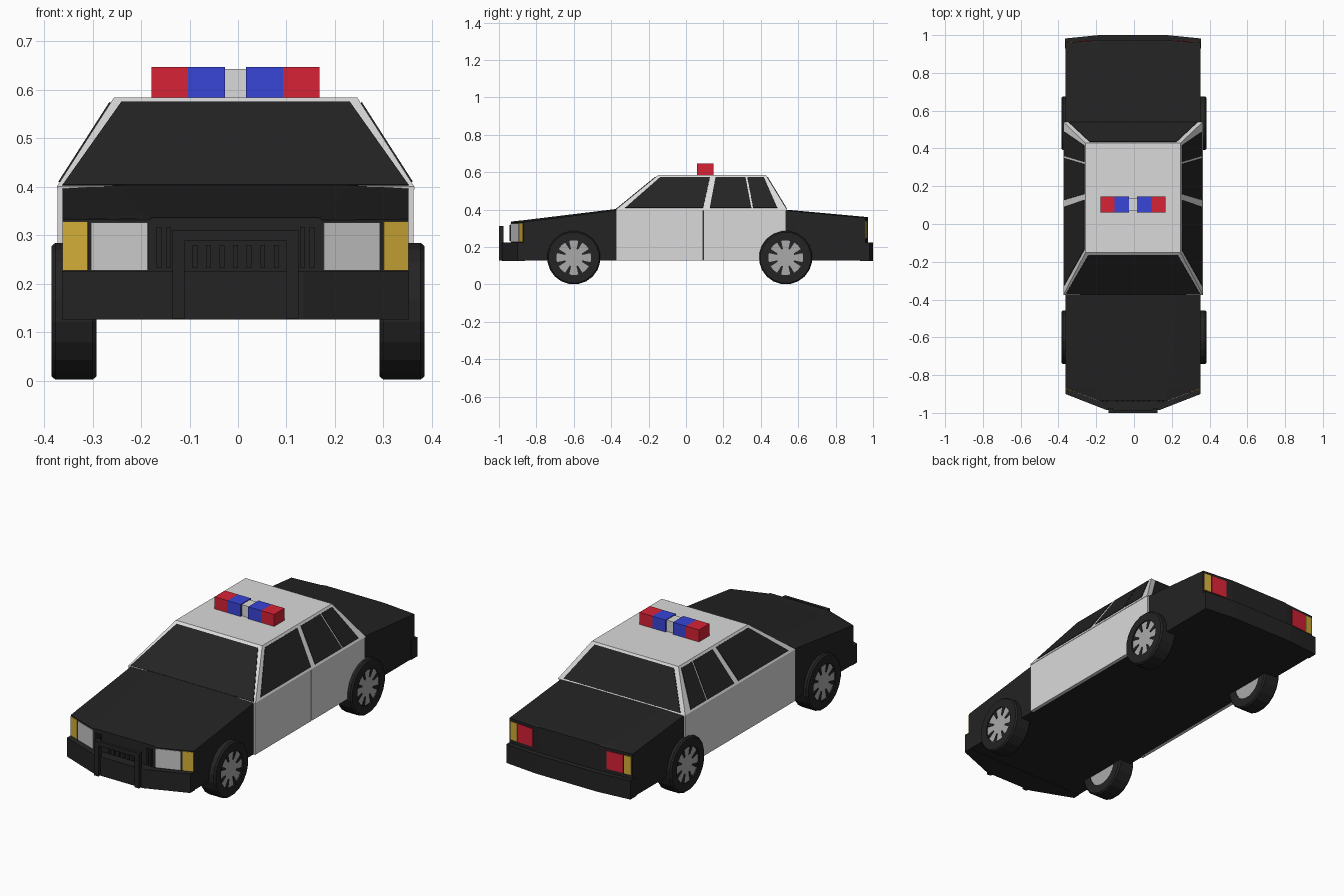
import bpy, bmesh, math
from mathutils import Vector, Matrix

if "Cube" in bpy.data.objects:
    bpy.data.objects.remove(bpy.data.objects["Cube"])


def material(name, rgb):
    m = bpy.data.materials.new(name)
    m.diffuse_color = (*rgb, 1)
    m.use_nodes = True
    m.node_tree.nodes["Principled BSDF"].inputs["Base Color"].default_value = m.diffuse_color
    return m


BLACK = material("black", (0.017, 0.017, 0.017))
WHITE = material("white", (0.70, 0.70, 0.70))
RED = material("red", (0.68, 0.016, 0.036))
BLUE = material("blue", (0.04, 0.058, 0.68))
AMBER = material("amber", (0.65, 0.42, 0.04))
LAMP = material("lamp_grey", (0.58, 0.58, 0.58))
HUB = material("hub_grey", (0.40, 0.40, 0.40))
SHIFT = -0.005  # the bodywork sits slightly off centre


def loft(name, rings, mat, closed=False, dx=SHIFT):
    """Skin a list of equal-length rings, capped at both ends or closed in a loop."""
    bm = bmesh.new()
    vr = [[bm.verts.new((p[0] + dx, p[1], p[2])) for p in r] for r in rings]
    n = len(vr[0])
    for i in range(len(vr) if closed else len(vr) - 1):
        a, b = vr[i], vr[(i + 1) % len(vr)]
        for j in range(n):
            k = (j + 1) % n
            bm.faces.new((a[j], a[k], b[k], b[j]))
    if not closed:
        bm.faces.new(vr[0])
        bm.faces.new(vr[-1])
    bmesh.ops.recalc_face_normals(bm, faces=bm.faces[:])
    me = bpy.data.meshes.new(name)
    bm.to_mesh(me)
    bm.free()
    me.materials.append(mat)
    ob = bpy.data.objects.new(name, me)
    bpy.context.collection.objects.link(ob)
    return ob


def box(name, x0, x1, y0, y1, z0, z1, mat):
    plan = [(x0, y0), (x1, y0), (x1, y1), (x0, y1)]
    return loft(name, [[(x, y, z) for x, y in plan] for z in (z0, z1)], mat)


def plate(name, pts, mat, dx=SHIFT, t=0.003):
    """Thin plate centred on a flat outline."""
    v = [Vector(p) for p in pts]
    n = (v[1] - v[0]).cross(v[2] - v[0]).normalized() * t
    return loft(name, [[p - n for p in v], [p + n for p in v]], mat, dx=dx)


def side_name(s):
    return "right" if s > 0 else "left"


# Lower body: y, half width, shoulder height, crease x, crease height
SECTIONS = [(-0.935, 0.18, 0.331, 0.17, 0.336),
            (-0.87, 0.357, 0.333, 0.185, 0.343),
            (-0.375, 0.357, 0.396, 0.235, 0.403),
            (0.53, 0.357, 0.396, 0.235, 0.400),
            (0.96, 0.357, 0.355, 0.19, 0.361),
            (0.973, 0.18, 0.355, 0.17, 0.359)]
loft("body", [[(-w, y, 0.128), (w, y, 0.128), (w, y, zs), (c, y, zc), (-c, y, zc), (-w, y, zs)]
              for y, w, zs, c, zc in SECTIONS], BLACK)

# Bumpers
FRONT = [(-0.358, -0.86), (-0.358, -0.90), (-0.14, -0.985),
         (0.14, -0.985), (0.358, -0.90), (0.358, -0.86)]
REAR = [(-0.36, 0.93), (0.36, 0.93), (0.36, 0.982), (0.18, 1.0), (-0.18, 1.0), (-0.36, 0.982)]
for name, plan in (("front_bumper", FRONT), ("rear_bumper", REAR)):
    loft(name, [[(x, y, z) for x, y in plan] for z in (0.126, 0.225)], BLACK)

# Push bar
for s in (-1, 1):
    a, b = sorted((s * 0.105, s * 0.13))
    box("push_bar_post_" + side_name(s), a, b, -1.0, -0.975, 0.127, 0.311, BLACK)
box("push_bar_rail", -0.13, 0.13, -1.0, -0.985, 0.288, 0.311, BLACK)

# Grille slats
for i in range(-3, 4):
    x = i * 0.028
    box("grille_slat", x - 0.005, x + 0.005, -0.943, -0.93, 0.232, 0.28, BLACK)
for x in (-0.158, -0.138, 0.138, 0.158):
    box("grille_slat", x - 0.005, x + 0.005, -0.943, -0.93, 0.232, 0.317, BLACK)

# Cabin
ZB, ZT, WB, WT = 0.40, 0.584, 0.369, 0.251


def cabin_ring(z, w, y0, y1):
    return [(-w, y0, z), (w, y0, z), (w, y1, z), (-w, y1, z)]


loft("cabin", [cabin_ring(ZB - 0.006, WB, -0.375, 0.54), cabin_ring(ZB, WB, -0.375, 0.54),
               cabin_ring(ZT, WT, -0.15, 0.428)], WHITE)


def lean(z, low, high):
    return low + (z - ZB) / (ZT - ZB) * (high - low)


# Windscreen and rear window
for name, y0, y1, wb, wt, zb in (("windscreen", -0.375, -0.15, 0.357, 0.236, 0.402),
                                 ("rear_window", 0.54, 0.428, 0.34, 0.23, 0.404)):
    plate(name, [(x, lean(z, y0, y1), z) for x, z in
                 ((-wb, zb), (wb, zb), (wt, 0.573), (-wt, 0.573))], BLACK)

# Doors and side windows
WINDOWS = {"front_side_window": [(-0.325, 0.409), (0.092, 0.409), (0.128, 0.573), (-0.138, 0.573)],
           "rear_side_window": [(0.127, 0.409), (0.349, 0.409), (0.318, 0.573), (0.158, 0.573)],
           "quarter_window": [(0.359, 0.409), (0.488, 0.409), (0.416, 0.573), (0.328, 0.573)]}
for s in (-1, 1):
    for name, y0, y1 in (("front_door", -0.375, 0.09), ("rear_door", 0.093, 0.535)):
        a, b = sorted((s * 0.35, s * 0.367))
        box(name + "_" + side_name(s), a, b, y0, y1, 0.128, 0.398, WHITE)
    for name, pts in WINDOWS.items():
        plate(name + "_" + side_name(s), [(s * lean(z, WB, WT), y, z) for y, z in pts], BLACK)


# Lamps follow the angled nose and tail
def lamp(name, x0, x1, z0, z1, ya, yb, mat):
    def y(x):
        return ya + (x - 0.18) / 0.177 * (yb - ya)
    for s in (-1, 1):
        plate(name + "_" + side_name(s),
              [(s * x, y(x), z) for x, z in ((x0, z0), (x1, z0), (x1, z1), (x0, z1))], mat)


lamp("headlight", 0.181, 0.297, 0.227, 0.326, -0.935, -0.87, LAMP)
lamp("front_indicator", 0.305, 0.356, 0.227, 0.328, -0.935, -0.87, AMBER)
lamp("tail_light", 0.215, 0.306, 0.245, 0.34, 0.973, 0.96, RED)
lamp("rear_indicator", 0.31, 0.35, 0.245, 0.34, 0.973, 0.96, AMBER)

# Roof light bar
for s in (-1, 1):
    for name, x0, x1, mat in (("blue_beacon", 0.022, 0.098, BLUE), ("red_beacon", 0.098, 0.173, RED)):
        a, b = sorted((s * x0, s * x1))
        box(name + "_" + side_name(s), a, b, 0.06, 0.146, 0.582, 0.647, mat)
box("light_bar_centre", -0.022, 0.022, 0.07, 0.136, 0.582, 0.643, WHITE)

# Wheels
TYRE = [(0.093, 0.292), (0.136, 0.292), (0.143, 0.300), (0.143, 0.377), (0.136, 0.385), (0.093, 0.385)]
SLOT = [(0.048, -0.004), (0.093, -0.012), (0.093, 0.012), (0.048, 0.004)]
SIDES = 20
for s in (-1, 1):
    for end, cy in (("front", -0.60), ("rear", 0.533)):
        tag = end + "_" + side_name(s)

        def at(r, ang, x):
            return (s * x, cy + r * math.cos(ang), 0.143 + r * math.sin(ang))

        angles = [2 * math.pi * (i + 0.5) / SIDES for i in range(SIDES)]
        loft("tyre_" + tag, [[at(r, a, x) for r, x in TYRE] for a in angles], BLACK, True, 0)
        loft("hub_" + tag, [[at(0.095, a, x) for a in angles] for x in (0.296, 0.378)], HUB, dx=0)
        for k in range(8):
            ang = 2 * math.pi * (k + 0.5) / 8
            pts = [at(math.hypot(u, v), ang + math.atan2(v, u), 0.379) for u, v in SLOT]
            plate("hub_slot_" + tag, pts, BLACK, 0, 0.002)
